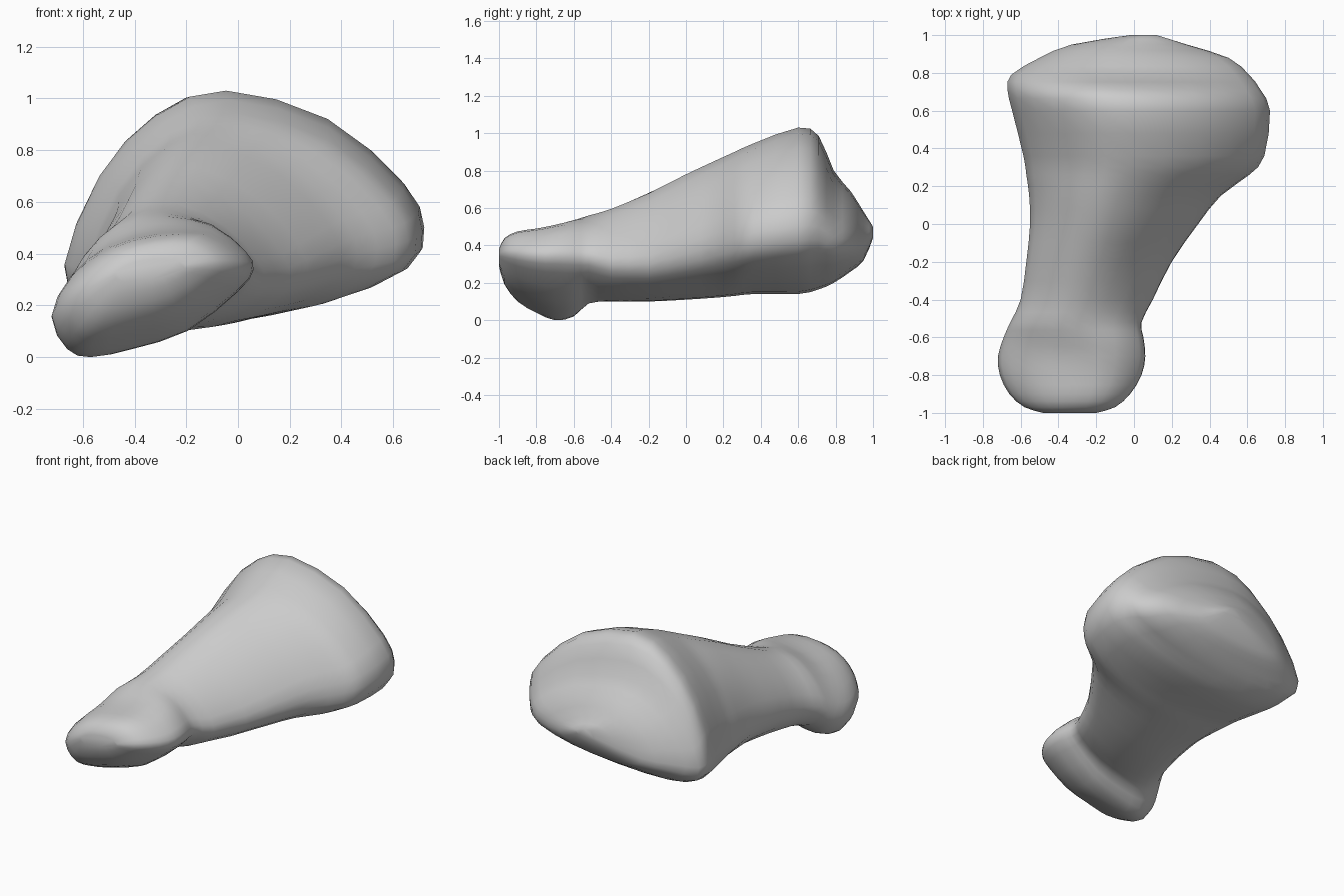
import bpy, bmesh

if "Cube" in bpy.data.objects:
    bpy.data.objects.remove(bpy.data.objects["Cube"])

# Three cross-section outlines (x, z), same point order: leftmost, then along the underside
HEAD = [(-.72, .15), (-.66, .03), (-.57, 0), (-.42, .03), (-.2, .1), (0, .25),
        (.06, .33), (.03, .4), (-.1, .49), (-.3, .49), (-.5, .43), (-.65, .3)]
SHAFT = [(-.57, .33), (-.53, .2), (-.4, .11), (-.2, .1), (0, .14), (.15, .22),
         (.2, .3), (.17, .4), (.03, .56), (-.18, .68), (-.36, .65), (-.5, .5)]
BASE = [(-.67, .35), (-.6, .2), (-.4, .14), (-.05, .15), (.35, .22), (.66, .35),
        (.72, .5), (.64, .67), (.34, .92), (-.06, 1.03), (-.32, .94), (-.54, .7)]

# Stations along the bone: y, x min, x max, z min, z max, outline (0 head, 1 shaft, 2 base)
STATIONS = [
    (-1.0, -.48, -.20, .29, .38, 0), (-.97, -.58, -.10, .19, .44, 0),
    (-.90, -.66, -.02, .10, .475, 0), (-.80, -.71, .04, .04, .49, 0),
    (-.70, -.72, .06, .00, .51, 0), (-.60, -.69, .05, .02, .535, .2),
    (-.52, -.655, .04, .09, .56, .5), (-.40, -.60, .10, .10, .595, .85),
    (-.20, -.57, .20, .10, .68, 1), (0, -.55, .34, .11, .78, 1.3),
    (.15, -.555, .46, .12, .85, 1.6), (.26, -.57, .61, .13, .90, 1.8),
    (.36, -.585, .69, .14, .945, 1.95), (.60, -.645, .72, .14, 1.03, 2),
    (.71, -.67, .67, .165, .985, 2), (.79, -.65, .61, .20, .80, 2),
    (.88, -.50, .50, .26, .69, 2), (.95, -.33, .28, .32, .58, 2),
    (1.0, -.02, .12, .44, .50, 2)]


def unit(outline):
    xs, zs = zip(*outline)
    return [((x - min(xs)) / (max(xs) - min(xs)), (z - min(zs)) / (max(zs) - min(zs)))
            for x, z in outline]


def mix(a, b, t):
    return [tuple(p + (q - p) * t for p, q in zip(u, v)) for u, v in zip(a, b)]


def midpoint(a, b, c, d):
    return tuple((9 * (q + r) - p - s) / 16 for p, q, r, s in zip(a, b, c, d))


def refine(pts, closed):
    """Insert one smooth in-between item after each item."""
    n, out = len(pts), []
    get = (lambda i: pts[i % n]) if closed else (lambda i: pts[max(0, min(n - 1, i))])
    for i in range(n):
        out.append(pts[i])
        if closed or i < n - 1:
            out.append(midpoint(get(i - 1), get(i), get(i + 1), get(i + 2)))
    return out


# Bone: loft of blended outlines fitted to each station's extents
shapes = [unit(o) for o in (HEAD, SHAFT, BASE)]
bm = bmesh.new()
rings = []
for y, x0, x1, z0, z1, k in refine(STATIONS, False):
    k = max(0, min(2, k))
    i = min(1, int(k))
    outline = unit(refine(mix(shapes[i], shapes[i + 1], k - i), True))
    rings.append([bm.verts.new((x0 + u * (x1 - x0), y, z0 + v * (z1 - z0)))
                  for u, v in outline])
for a, b in zip(rings, rings[1:]):
    for j in range(len(a)):
        m = (j + 1) % len(a)
        bm.faces.new((a[j], a[m], b[m], b[j]))
# Rounded end caps
bm.faces.new(rings[0])
bm.faces.new(rings[-1])
bmesh.ops.recalc_face_normals(bm, faces=bm.faces)
for f in bm.faces:
    f.smooth = True
mesh = bpy.data.meshes.new("foot_bone")
bm.to_mesh(mesh)
bm.free()
bone = bpy.data.objects.new("foot_bone", mesh)
bpy.context.collection.objects.link(bone)
